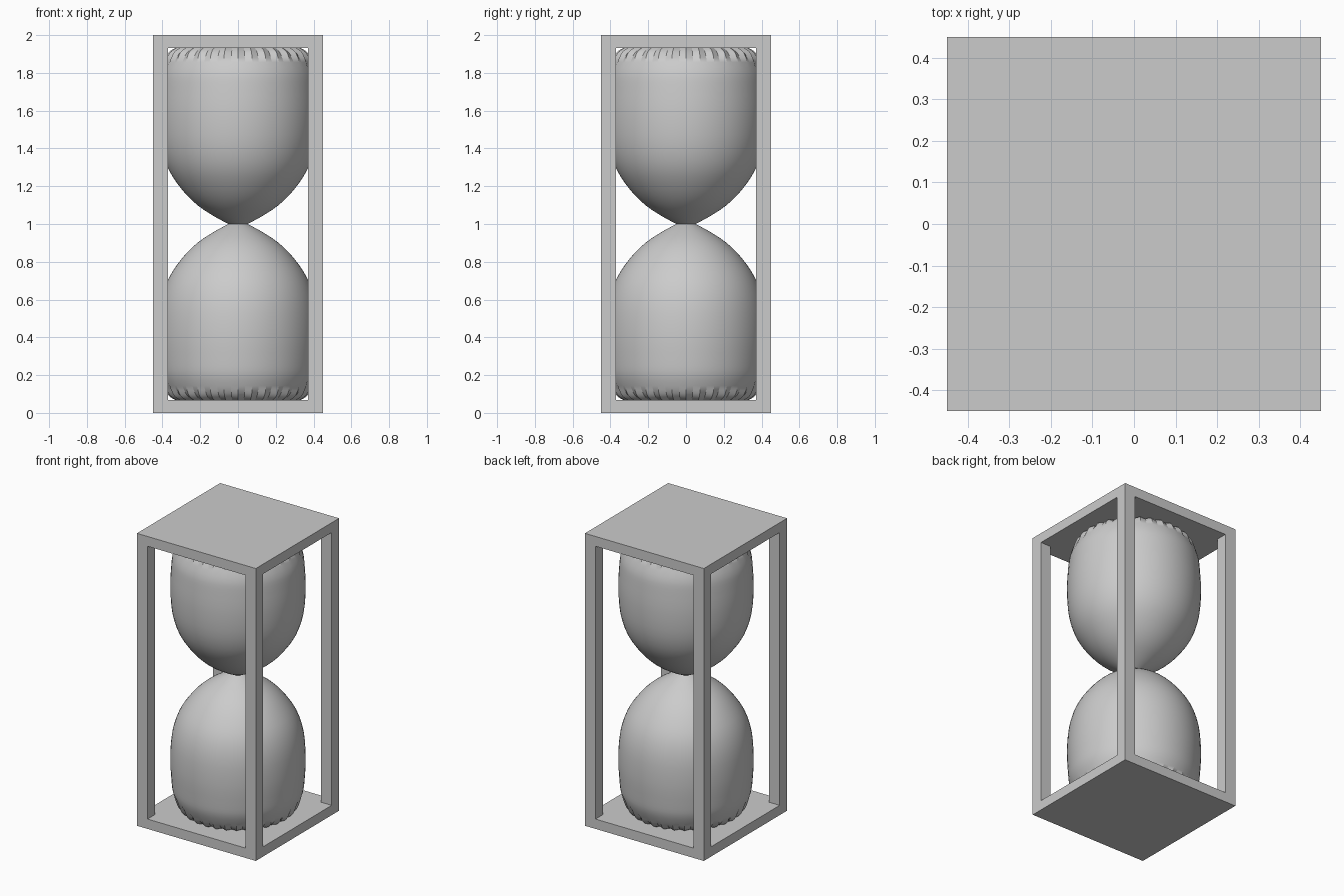
import bpy, bmesh, math

if "Cube" in bpy.data.objects:
    bpy.data.objects.remove(bpy.data.objects["Cube"])

H, PLATE, POST = 0.45, 0.067, 0.08
SEG = 64


def box(name, lo, hi):
    bpy.ops.mesh.primitive_cube_add(size=1, location=[(a + b) / 2 for a, b in zip(lo, hi)])
    ob = bpy.context.object
    ob.name = name
    ob.scale = [b - a for a, b in zip(lo, hi)]
    bpy.ops.object.transform_apply(location=False, rotation=False, scale=True)
    return ob


# End plates
box("base_plate", (-H, -H, 0), (H, H, PLATE))
box("top_plate", (-H, -H, 2 - PLATE), (H, H, 2))

# Corner posts
for sx in (-1, 1):
    for sy in (-1, 1):
        cx, cy = sx * (H - POST / 2), sy * (H - POST / 2)
        h = POST / 2
        box("corner_post", (cx - h, cy - h, PLATE), (cx + h, cy + h, 2 - PLATE))

# Bulb profile: distance from the neck, radius, pleat depth
PROFILE = [(0.0, 0.05, 0), (0.04, 0.125, 0), (0.10, 0.215, 0), (0.18, 0.295, 0),
           (0.29, 0.368, 0), (0.42, 0.408, 0), (0.58, 0.42, 0), (0.72, 0.414, 0),
           (0.80, 0.405, 0), (0.88, 0.382, 0.014), (0.915, 0.36, 0.02),
           (0.935, 0.325, 0.022)]


def smooth_profile(pts, steps):
    """Catmull-Rom interpolation of the profile."""
    out = []
    for i in range(len(pts) - 1):
        p = [pts[min(max(i + k, 0), len(pts) - 1)] for k in (-1, 0, 1, 2)]
        for s in range(steps):
            t = s / steps
            out.append(tuple(0.5 * (2 * b + (c - a) * t + (2 * a - 5 * b + 4 * c - d) * t * t
                                    + (3 * b - a - 3 * c + d) * t ** 3)
                             for a, b, c, d in zip(*p)))
    return out + [pts[-1]]


def bulb(name, direction):
    bm = bmesh.new()
    rings = []
    for d, r, pleat in smooth_profile(PROFILE, 3):
        ring = []
        for i in range(SEG):
            a = 2 * math.pi * i / SEG
            rr = r - (max(pleat, 0) if i % 2 else 0)
            ring.append(bm.verts.new((rr * math.cos(a), rr * math.sin(a), 1 + direction * d)))
        rings.append(ring)
    for lo, hi in zip(rings, rings[1:]):
        for i in range(SEG):
            j = (i + 1) % SEG
            bm.faces.new((lo[i], lo[j], hi[j], hi[i]))
    bm.faces.new(rings[-1])
    bmesh.ops.recalc_face_normals(bm, faces=bm.faces)
    # Make sure the open shell faces outward
    bm.faces.ensure_lookup_table()
    f = bm.faces[SEG * 15]
    c = f.calc_center_median()
    if f.normal.x * c.x + f.normal.y * c.y < 0:
        bmesh.ops.reverse_faces(bm, faces=bm.faces)
    me = bpy.data.meshes.new(name)
    bm.to_mesh(me)
    bm.free()
    ob = bpy.data.objects.new(name, me)
    bpy.context.collection.objects.link(ob)
    bpy.ops.object.select_all(action='DESELECT')
    ob.select_set(True)
    bpy.context.view_layer.objects.active = ob
    bpy.ops.object.shade_smooth_by_angle(angle=math.radians(25))


# Two glass bulbs meeting at the neck
bulb("upper_bulb", 1)
bulb("lower_bulb", -1)
